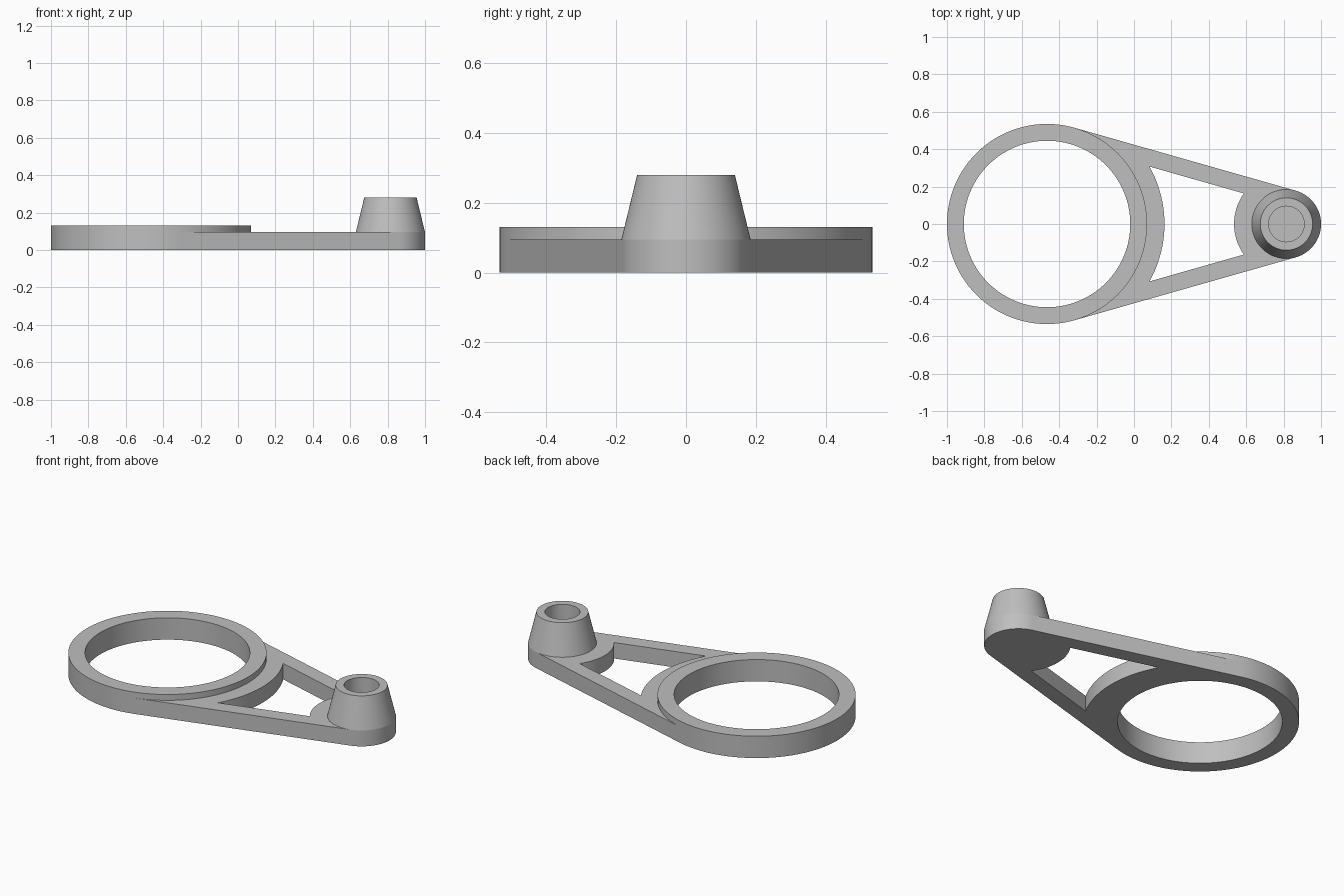
import bpy, bmesh, math
from mathutils import Vector

cube = bpy.data.objects.get("Cube")
if cube:
    bpy.data.objects.remove(cube, do_unlink=True)

# Main dimensions
RING_C, RING_R, BORE_R, RING_H = Vector((-0.465, 0, 0)), 0.535, 0.445, 0.13
BOSS_C, BOSS_R, BOSS_TOP_R, BOSS_H = Vector((0.815, 0, 0)), 0.185, 0.14, 0.28
HOLE_R, WEB_H = 0.095, 0.095
COLLAR_R, SHELF_R = 0.628, 0.28   # arcs bounding the window

grey = bpy.data.materials.new("plain grey")
grey.use_nodes = True
colour = (0.52, 0.52, 0.52, 1)
grey.diffuse_color = colour
grey.node_tree.nodes["Principled BSDF"].inputs["Base Color"].default_value = colour


def finish(name, bm, location=(0, 0, 0)):
    bmesh.ops.remove_doubles(bm, verts=bm.verts, dist=1e-5)
    bmesh.ops.recalc_face_normals(bm, faces=bm.faces)
    mesh = bpy.data.meshes.new(name)
    bm.to_mesh(mesh)
    bm.free()
    mesh.materials.append(grey)
    obj = bpy.data.objects.new(name, mesh)
    obj.location = location
    bpy.context.collection.objects.link(obj)
    bpy.ops.object.select_all(action='DESELECT')
    obj.select_set(True)
    bpy.context.view_layer.objects.active = obj
    bpy.ops.object.shade_smooth_by_angle(angle=math.radians(12))
    return obj


def lathe(name, profile, centre, closed=False):
    """Spin a radius/height profile around the vertical axis."""
    bm = bmesh.new()
    verts = [bm.verts.new((r, 0, z)) for r, z in profile]
    edges = [bm.edges.new(pair) for pair in zip(verts, verts[1:])]
    if closed:
        edges.append(bm.edges.new((verts[-1], verts[0])))
    bmesh.ops.spin(bm, geom=verts + edges, cent=(0, 0, 0), axis=(0, 0, 1),
                   angle=math.tau, steps=128)
    return finish(name, bm, centre)


def arc(centre, radius, start, end, steps=48):
    angles = [start + (end - start) * i / steps for i in range(steps + 1)]
    return [centre + radius * Vector((math.cos(a), math.sin(a), 0)) for a in angles]


def plate(name, loops, height):
    """Fill an outline with holes and extrude it upwards."""
    bm = bmesh.new()
    edges = []
    for loop in loops:
        verts = [bm.verts.new(p) for p in loop]
        edges += [bm.edges.new((v, verts[i - 1])) for i, v in enumerate(verts)]
    bmesh.ops.triangle_fill(bm, edges=edges, use_beauty=True, normal=(0, 0, 1))
    top = bmesh.ops.extrude_face_region(bm, geom=bm.faces[:], use_keep_orig=True)
    moved = [g for g in top["geom"] if isinstance(g, bmesh.types.BMVert)]
    bmesh.ops.translate(bm, verts=moved, vec=(0, 0, height))
    return finish(name, bm)


# Large open ring
lathe("large_ring", [(BORE_R, 0), (RING_R, 0), (RING_R, RING_H), (BORE_R, RING_H)],
      RING_C, closed=True)

# Tapered boss with a blind hole
lathe("tapered_boss", [(0, 0), (BOSS_R, 0), (BOSS_R, WEB_H), (BOSS_TOP_R, BOSS_H),
                       (HOLE_R, BOSS_H), (HOLE_R, WEB_H), (0, WEB_H)], BOSS_C)

# Web with straight sides tangent to the ring and the boss
span = (BOSS_C - RING_C).length
tangent = math.acos((RING_R - BOSS_R) / span)
tuck = 0.003   # slight overlap into the round parts


def tucked_arc(centre, radius, start, end):
    ends = arc(centre, radius, start, end, 1)
    return [ends[0]] + arc(centre, radius - tuck, start, end)[1:-1] + [ends[1]]


outline = (tucked_arc(RING_C, RING_R, tangent, -tangent)
           + tucked_arc(BOSS_C, BOSS_R, math.tau - tangent, tangent))

# Window whose sides run parallel to the web edges
near = tangent - math.acos(BORE_R / COLLAR_R)
far = tangent + math.acos((BORE_R - RING_R + BOSS_R) / SHELF_R)
window = (arc(RING_C, COLLAR_R, near, -near)
          + arc(BOSS_C, SHELF_R, math.tau - far, far))
plate("connecting_web", [outline, window], WEB_H)
